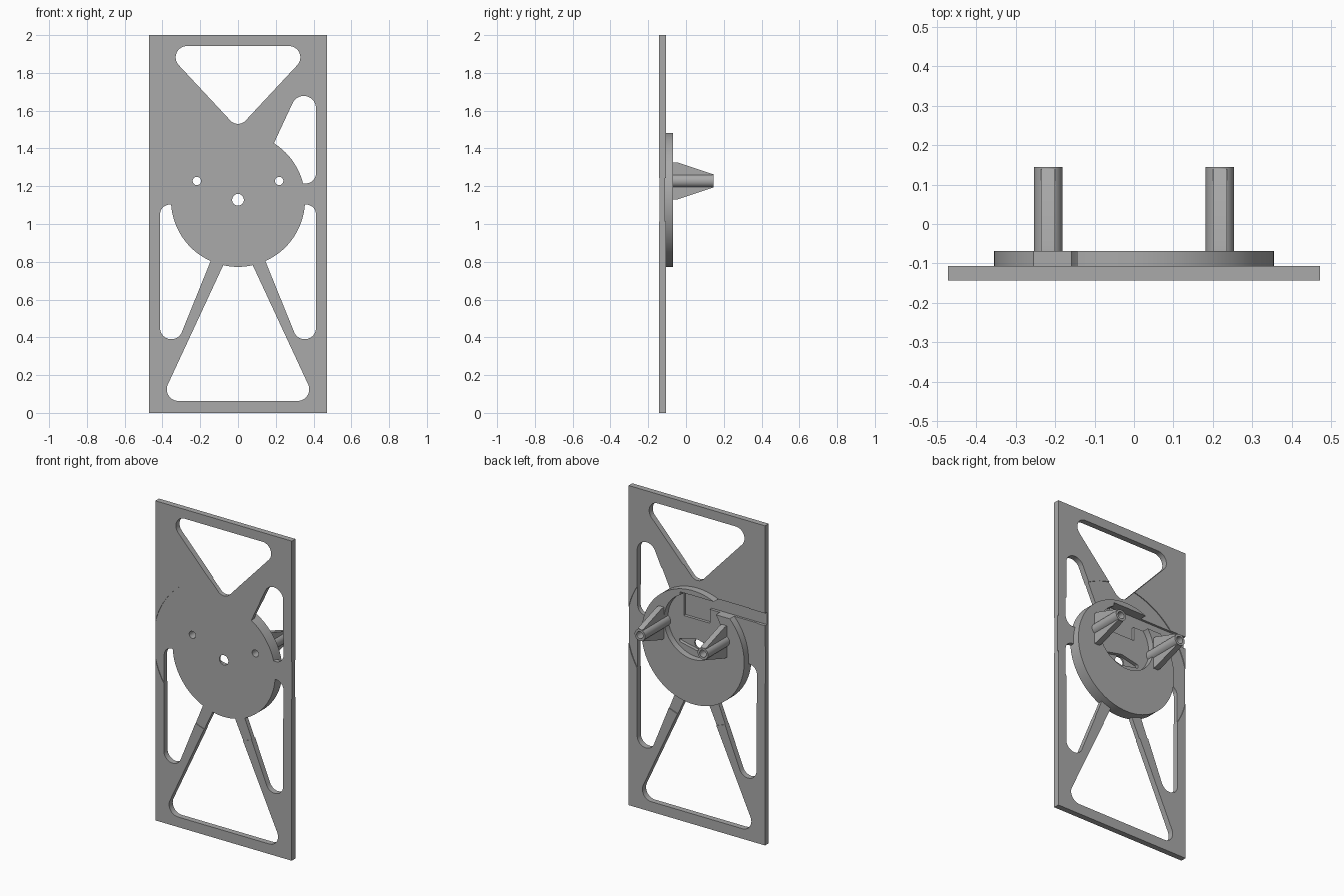
import bpy, bmesh, math
from mathutils import Vector, geometry

if "Cube" in bpy.data.objects:
    bpy.data.objects.remove(bpy.data.objects["Cube"], do_unlink=True)

grey = bpy.data.materials.new("plain_grey")
grey.use_nodes = True
COLOUR = (0.4, 0.4, 0.4, 1)
grey.diffuse_color = COLOUR
grey.node_tree.nodes["Principled BSDF"].inputs["Base Color"].default_value = COLOUR

FRONT, BACK, DISC_BACK, TIP = -0.143, -0.107, -0.068, 0.145
HUB_Z = 1.128
POST_X, POST_Z = 0.218, 1.228


def circle(x, z, r, n=48):
    return [(x + r * math.cos(2 * math.pi * i / n),
             z + r * math.sin(2 * math.pi * i / n)) for i in range(n)]


def box(x0, x1, z0, z1):
    return [(x0, z0), (x1, z0), (x1, z1), (x0, z1)]


def finish(bm, name):
    bmesh.ops.recalc_face_normals(bm, faces=bm.faces)
    mesh = bpy.data.meshes.new(name)
    bm.to_mesh(mesh)
    bm.free()
    mesh.materials.append(grey)
    ob = bpy.data.objects.new(name, mesh)
    bpy.context.collection.objects.link(ob)
    return ob


def prism(name, points, y0, y1):
    """Convex outline in x and z, extruded from y0 to y1."""
    points = [Vector(p) for p in points]
    outline = [points[i] for i in geometry.convex_hull_2d(points)]
    bm = bmesh.new()
    face = bm.faces.new([bm.verts.new((p.x, y0, p.y)) for p in outline])
    grown = bmesh.ops.extrude_face_region(bm, geom=[face])["geom"]
    verts = [v for v in grown if isinstance(v, bmesh.types.BMVert)]
    bmesh.ops.translate(bm, verts=verts, vec=(0, y1 - y0, 0))
    if face.is_valid and not any(f is not face and len(f.verts) == len(outline)
                                 and abs(f.calc_center_median().y - y0) < 1e-6
                                 for f in bm.faces):
        pass
    return finish(bm, name)


def combine(target, other, operation):
    mod = target.modifiers.new("combine", "BOOLEAN")
    mod.operation, mod.solver, mod.object = operation, "EXACT", other
    bpy.context.view_layer.update()
    deps = bpy.context.evaluated_depsgraph_get()
    mesh = bpy.data.meshes.new_from_object(target.evaluated_get(deps))
    target.modifiers.clear()
    target.data = mesh
    bpy.data.objects.remove(other, do_unlink=True)


def cut(target, points, y0=-0.3, y1=0.3):
    combine(target, prism("cutter", points, y0, y1), "DIFFERENCE")


def shade(ob):
    bpy.ops.object.select_all(action="DESELECT")
    ob.select_set(True)
    bpy.context.view_layer.objects.active = ob
    bpy.ops.object.shade_smooth_by_angle(angle=math.radians(30))


# Flat panel with a shallow round recess on both faces
panel = prism("panel", box(-0.472, 0.472, 0, 2), FRONT, BACK)
cut(panel, circle(0, HUB_Z, 0.486, 128), -0.112, 0.1)
cut(panel, circle(0, HUB_Z, 0.486, 128), -0.3, -0.140)

# Rounded openings
cut(panel, circle(-0.27, 1.882, 0.06) + circle(0.27, 1.882, 0.06) + circle(0, 1.585, 0.055))
cut(panel, circle(-0.315, 0.125, 0.062) + circle(0.315, 0.125, 0.062) + [(0, 0.95)])
for s in (-1, 1):
    cut(panel, circle(s * 0.353, 0.45, 0.06) + circle(s * 0.36, 1.05, 0.053)
        + [(s * 0.1, 0.915), (s * 0.1, 1.103)])
cut(panel, circle(0.348, 1.613, 0.065) + circle(0.36, 1.268, 0.053)
    + [(0.14, 1.32), (0.2, 1.215)])

# Thick hub disc with its round pocket, side channel and arm-shaped slot
combine(panel, prism("hub", circle(0, HUB_Z, 0.355, 128), -0.140, DISC_BACK), "UNION")
cut(panel, circle(0, HUB_Z + 0.125, 0.2, 96), -0.108, 0.1)
cut(panel, box(-0.6, 0.09, HUB_Z + 0.247, HUB_Z + 0.324), -0.126, 0.1)
cut(panel, box(-0.09, 0.09, HUB_Z + 0.16, HUB_Z + 0.3), -0.126, 0.1)
for s in (-1, 1):
    cut(panel, circle(0, HUB_Z, 0.035) + circle(s * 0.11, HUB_Z, 0.012), -0.13, 0.1)
cut(panel, circle(0, HUB_Z, 0.031))
for s in (-1, 1):
    cut(panel, circle(s * POST_X, POST_Z, 0.022))
shade(panel)


def rib(x):
    """Tapered gusset standing above and below a post."""
    profile = [(-0.11, -0.098), (-0.045, -0.098), (0.14, -0.036),
               (0.14, 0.036), (-0.045, 0.098), (-0.11, 0.098)]
    bm = bmesh.new()
    face = bm.faces.new([bm.verts.new((x - 0.018, y, POST_Z + z)) for y, z in profile])
    grown = bmesh.ops.extrude_face_region(bm, geom=[face])["geom"]
    bmesh.ops.translate(bm, vec=(0.036, 0, 0),
                        verts=[v for v in grown if isinstance(v, bmesh.types.BMVert)])
    return finish(bm, "rib")


# Hollow mounting posts
for side, s in (("left", 1), ("right", -1)):
    post = prism(side + "_post", circle(s * POST_X, POST_Z, 0.036), -0.11, TIP)
    combine(post, rib(s * POST_X), "UNION")
    cut(post, circle(s * POST_X, POST_Z, 0.022))
    shade(post)
